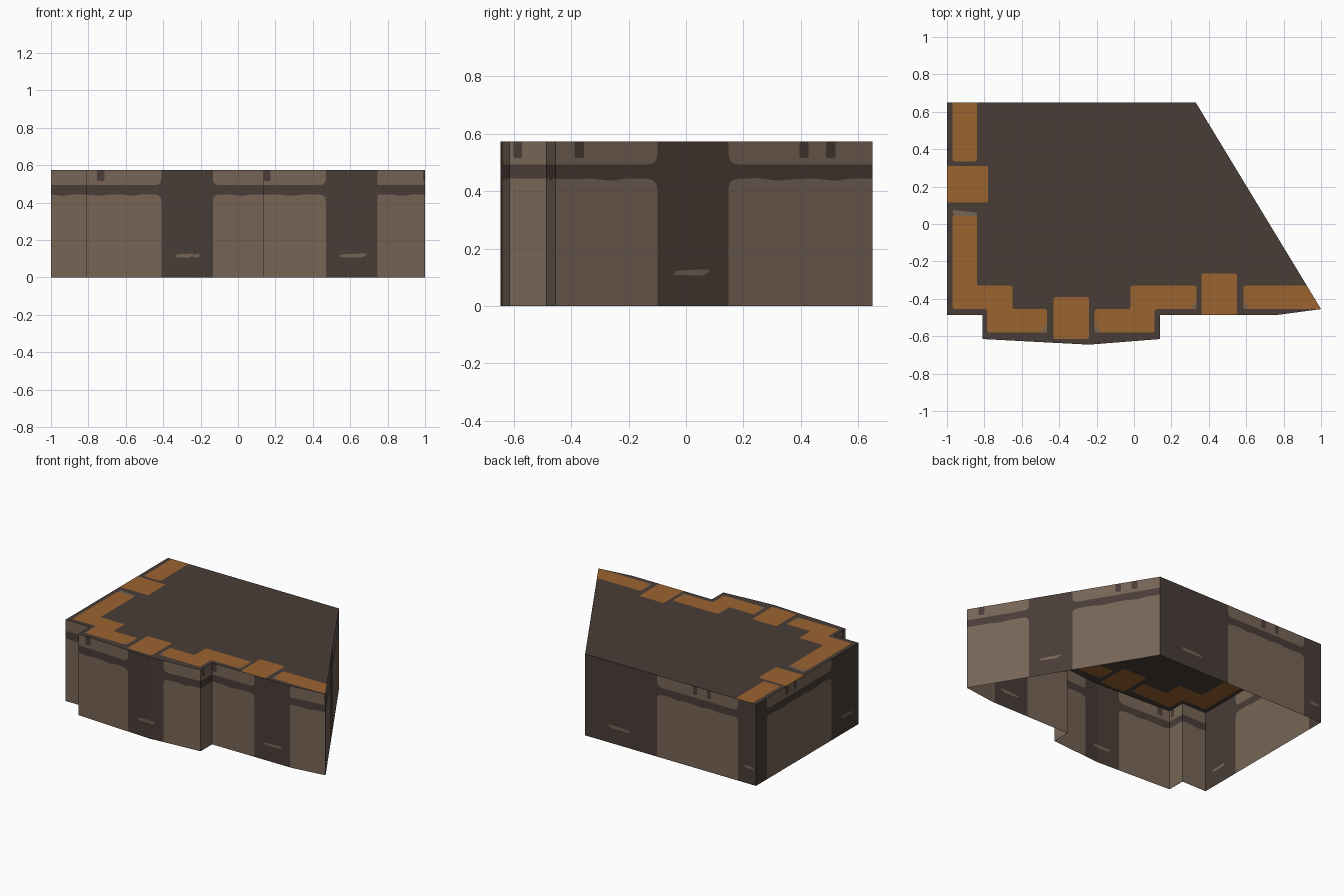
import bpy, math
from mathutils import Vector
from mathutils.geometry import delaunay_2d_cdt

if "Cube" in bpy.data.objects:
    bpy.data.objects.remove(bpy.data.objects["Cube"])

H = 0.573


def material(name, rgb):
    m = bpy.data.materials.new(name)
    m.diffuse_color = (*rgb, 1)
    m.use_nodes = True
    m.node_tree.nodes["Principled BSDF"].inputs["Base Color"].default_value = m.diffuse_color
    return m


MATS = [material("dark_brown", (0.066, 0.046, 0.038)),
        material("light_brown", (0.185, 0.128, 0.093)),
        material("orange", (0.33, 0.125, 0.028))]
DARK, LIGHT, ORANGE = 0, 1, 2


def rounded(pts, r, steps=3):
    """Round polygon corners; r is one radius or a list with one per corner."""
    out, n = [], len(pts)
    for i, p in enumerate(pts):
        rad = r[i] if isinstance(r, list) else r
        p = Vector(p)
        if rad <= 0:
            out.append(p)
            continue
        a = p + (Vector(pts[i - 1]) - p).normalized() * rad
        b = p + (Vector(pts[(i + 1) % n]) - p).normalized() * rad
        for k in range(steps + 1):
            t = k / steps
            out.append(a * (1 - t) ** 2 + p * 2 * t * (1 - t) + b * t * t)
    return out


def sheet(name, outline, patches, to3d, flip=False):
    """Flat sheet with coloured patches cut into it; later patches win."""
    verts, loops, mats = [], [], [DARK]
    for poly in [outline] + [p for p, m in patches]:
        loops.append(list(range(len(verts), len(verts) + len(poly))))
        verts += [Vector(p) for p in poly]
    mats += [m for p, m in patches]
    v, e, f, ov, oe, of = delaunay_2d_cdt(verts, [], loops, 1, 1e-5)
    faces = [list(reversed(q)) if flip else list(q) for q in f]
    me = bpy.data.meshes.new(name)
    me.from_pydata([to3d(p) for p in v], [], faces)
    for m in MATS:
        me.materials.append(m)
    for poly, src in zip(me.polygons, of):
        poly.material_index = mats[max(src)] if src else DARK
    ob = bpy.data.objects.new(name, me)
    bpy.context.collection.objects.link(ob)


def rect(x0, x1, y0, y1):
    return [(x0, y0), (x1, y0), (x1, y1), (x0, y1)]


# wall patterns: axis measured along, light panels, light scratches, dark drips
FRONT = (0, [(-1, -.41), (-.135, .47), (.745, 1)], [(-.335, -.205), (.545, .685)],
         [(-.755, -.715), (.14, .175), (.988, 1)])
STEP = (1, [(-.7, -.4)], [], [(-.6, -.57)])
SLANT = (1, [(-.455, -.10), (.148, .65)], [(-.04, .08)],
         [(-.388, -.355), (.395, .427), (.487, .52)])
BACK = (0, [(-.86, -.23)], [(-.02, .15), (-.98, -.91)], [(-.54, -.51), (-.65, -.62)])
LEFT = (1, [(-.19, .53)], [(-.42, -.30)], [(.2, .23), (.29, .32)])

# footprint, counter-clockwise, each corner with the wall that starts there
PLAN = [((-1, -.487), FRONT, "front_wall_left"), ((-.81, -.487), STEP, "step_wall_left"),
        ((-.81, -.615), FRONT, "bay_wall_left"), ((-.24, -.645), FRONT, "bay_wall_right"),
        ((.14, -.615), STEP, "step_wall_right"), ((.14, -.487), FRONT, "front_wall_right"),
        ((.76, -.487), FRONT, "front_wall_tip"), ((1, -.455), SLANT, "slanted_wall"),
        ((.33, .65), BACK, "back_wall"), ((-1, .65), LEFT, "left_wall")]


def wall(name, p, q, pattern):
    axis, panels, scratches, drips = pattern
    lo, hi = sorted((p[axis], q[axis]))
    patches = []

    def clip(span):
        a, b = max(lo, span[0]), min(hi, span[1])
        return (a, b) if b - a > 0.004 else None

    for s in panels:
        c = clip(s)
        if not c:
            continue
        a, b = c
        r = .035 if b - a > .1 else .0
        ra = r if a > lo + .001 else 0
        rb = r if b < hi - .001 else 0
        # lower panel with slightly uneven top edge
        low = rounded(rect(a, b, 0, .443), [0, 0, rb, ra])
        left, right = a + ra, b - rb
        n = int((right - left) / .06)
        wave = [Vector((right + (left - right) * k / n, .441 + .005 * math.sin(2.3 * k)))
                for k in range(1, n)]
        cut = len(low) - (4 if ra else 1)
        patches.append((low[:cut] + wave + low[cut:], LIGHT))
        # upper strip
        patches.append((rounded(rect(a, b, .493, H), [ra, rb, 0, 0]), LIGHT))
    for s in drips:
        c = clip(s)
        if c:
            patches.append((rounded(rect(*c, .515, H), [.008 if c[1] - c[0] > .02 else 0] * 2 + [0, 0]), DARK))
    for s in scratches:
        c = clip(s)
        if c:
            a, b = c
            w = (b - a) * .2
            patches.append(([(a, .108), (b - w, .106), (b, .118), (b, .128),
                             (a + w, .124), (a, .120)], LIGHT))

    def to3d(v):
        t = (v.x - p[axis]) / (q[axis] - p[axis])
        return (p[0] + (q[0] - p[0]) * t, p[1] + (q[1] - p[1]) * t, v.y)

    sheet(name, rect(lo, hi, 0, H), patches, to3d, flip=q[axis] < p[axis])


for i, (p, pattern, name) in enumerate(PLAN):
    wall(name, p, PLAN[(i + 1) % len(PLAN)][0], pattern)

# roof with orange border stones
left_l = [(-.97, .05), (-.97, -.455), (-.785, -.455), (-.785, -.58), (-.465, -.58),
          (-.465, -.455), (-.65, -.455), (-.65, -.33), (-.84, -.33), (-.84, .05)]
right_l = [(-.21, -.58), (.11, -.58), (.11, -.455), (.335, -.455), (.335, -.33),
           (-.02, -.33), (-.02, -.455), (-.21, -.455)]
tip = [(.585, -.455), (1, -.455), (.924, -.33), (.585, -.33)]
stones = [(rect(-.97, -.84, .335, .65), [.015, .015, 0, 0]),
          (rect(-1, -.78, .115, .31), [0, .012, .012, 0]),
          (left_l, .012), (right_l, .012),
          (rect(-.43, -.24, -.615, -.39), .012),
          (rect(.36, .55, -.487, -.265), [0, 0, .012, .012]),
          (tip, [.012, 0, 0, .012])]
roof = [(rounded(p, r), ORANGE) for p, r in stones]
# pale worn corners on the stones
for x, y, sx in [(-.467, -.578, -1), (-.208, -.578, 1), (.333, -.453, -1), (.587, -.453, 1)]:
    tri = [(x, y), (x + sx * .035, y), (x, y + .04)]
    roof.append((tri if sx > 0 else tri[::-1], LIGHT))
roof.append(([(-.97, .06), (-.955, .045), (-.84, .04), (-.84, .06), (-.965, .075)], LIGHT))
sheet("roof", [c[0] for c in PLAN], roof, lambda v: (v.x, v.y, H))
# the outline runs down and round the bay, so the roof faces up and the base stays open
